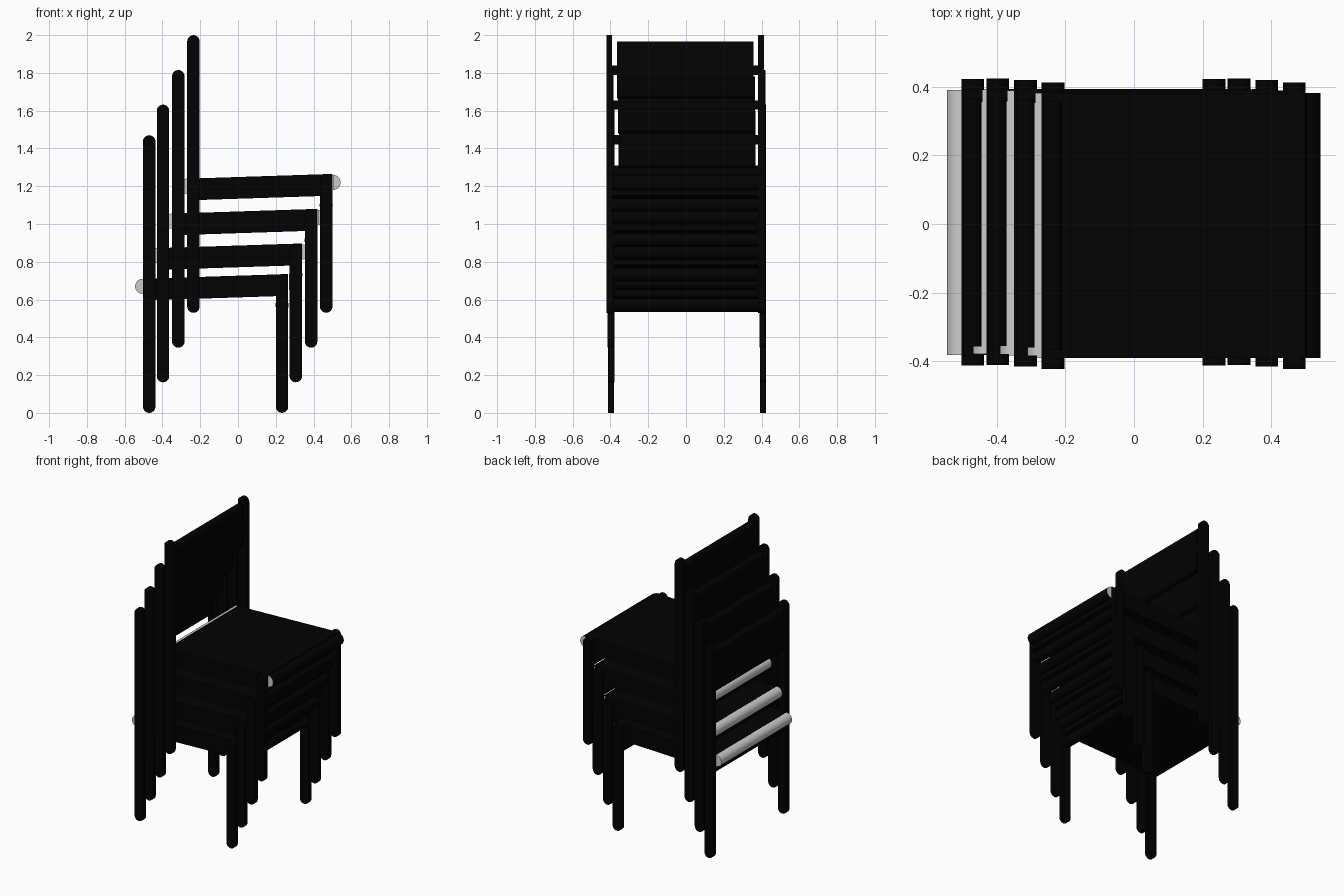
import bpy, bmesh, math

if "Cube" in bpy.data.objects:
    bpy.data.objects.remove(bpy.data.objects["Cube"])

black = bpy.data.materials.new("black")
black.diffuse_color = (0.0005, 0.0005, 0.0005, 1)
black.use_nodes = True
black.node_tree.nodes["Principled BSDF"].inputs["Base Color"].default_value = black.diffuse_color


def prism(name, pts, y0, y1, mat=black, smooth=False):
    """Extrude an x-z outline from y0 to y1."""
    bm = bmesh.new()
    face = bm.faces.new([bm.verts.new((x, y0, z)) for x, z in pts])
    ext = bmesh.ops.extrude_face_region(bm, geom=[face])["geom"]
    moved = [v for v in ext if isinstance(v, bmesh.types.BMVert)]
    bmesh.ops.translate(bm, vec=(0, y1 - y0, 0), verts=moved)
    if not any(len(f.verts) == len(pts) and f.calc_center_median().y < y0 + 1e-5 for f in bm.faces):
        bm.faces.new([v for v in bm.verts if v not in moved])
    bmesh.ops.recalc_face_normals(bm, faces=bm.faces)
    me = bpy.data.meshes.new(name)
    bm.to_mesh(me)
    bm.free()
    ob = bpy.data.objects.new(name, me)
    bpy.context.collection.objects.link(ob)
    if mat:
        me.materials.append(mat)
    if smooth:
        bpy.ops.object.select_all(action='DESELECT')
        ob.select_set(True)
        bpy.context.view_layer.objects.active = ob
        bpy.ops.object.shade_smooth_by_angle()
    return ob


def arc(cx, cz, r, a0, a1, n=12):
    return [(cx + r * math.cos(math.radians(a0 + (a1 - a0) * i / n)),
             cz + r * math.sin(math.radians(a0 + (a1 - a0) * i / n))) for i in range(n + 1)]


def stadium(x, z0, z1, r):
    """Upright bar outline with round ends."""
    return arc(x, z0 + r, r, 180, 360) + arc(x, z1 - r, r, 0, 180)


def rect(x0, x1, z0, z1):
    return [(x0, z0), (x1, z0), (x1, z1), (x0, z1)]


R = 0.033           # half width of the flat legs
HALF, INNER = 0.4175, 0.386


def chair(n, x, y, z):
    """x is the back post centre, y the middle, z the foot height."""
    leg = x + 0.703
    for s in (-1, 1):
        side = "right" if s < 0 else "left"
        ya, yb = sorted((y + s * INNER, y + s * HALF))
        # flat bar legs with rounded ends
        prism(f"back_post_{side}_{n}", stadium(x, z, z + 1.47, R), ya, yb, smooth=True)
        prism(f"front_leg_{side}_{n}", stadium(leg, z, z + 0.735, R), ya, yb, smooth=True)
        # spacer between post and backrest, wider on the left side
        ca, cb = sorted((y + s * 0.35, y + s * 0.395))
        prism(f"back_spacer_{side}_{n}", rect(x - 0.027, x + (0.003 if s < 0 else 0.029),
              z + 1.26, z + 1.31), ca, cb)

    # sloping seat block
    prism(f"seat_{n}", [(x - R, z + 0.595), (leg + R, z + 0.62),
          (leg + R, z + 0.735), (x - R, z + 0.71)], y - INNER, y + INNER)
    # rolled edges, grey at the back and grey caps at the front
    bx, bz, fx, fz, r = x - 0.035, z + 0.67, leg + 0.036, z + 0.69, 0.04
    prism(f"seat_back_roll_{n}", arc(bx, bz, r, 0, 345, 23), y - 0.386, y + 0.386, None, True)
    roll = prism(f"seat_front_roll_{n}", arc(fx, fz, r, -90, 90, 16), y - 0.386, y + 0.386, None, True)
    roll.data.materials.append(None)
    roll.data.materials.append(black)
    for p in roll.data.polygons:
        p.material_index = 0 if abs(p.normal.y) > 0.5 else 1

    # round front bar and backrest panel with rounded edges
    prism(f"front_bar_{n}", arc(leg, z + 0.57, 0.035, 0, 345, 23), y - INNER, y + INNER, smooth=True)
    prism(f"backrest_{n}", stadium(x - 0.001, z + 1.135, z + 1.437, 0.027),
          y - 0.362, y + 0.362, smooth=True)


# stack of four chairs, each shifted forward and up
for i, (x, y, z) in enumerate([(-0.470, 0.005, 0), (-0.397, 0.007, 0.162),
                               (-0.316, 0.0025, 0.345), (-0.236, -0.0045, 0.53)], 1):
    chair(i, x, y, z)
